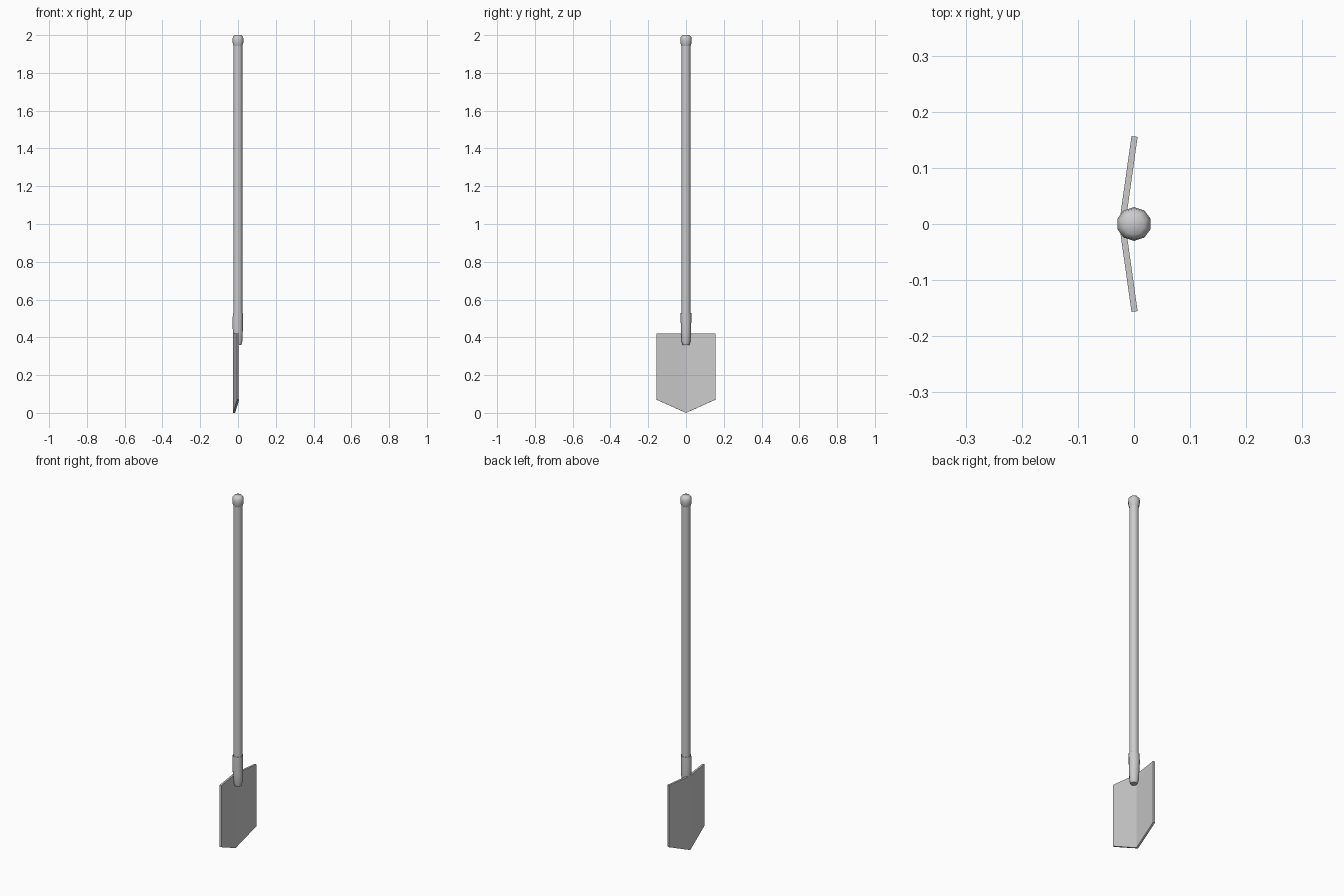
import bpy, bmesh
from math import cos, sin, tau

if "Cube" in bpy.data.objects:
    bpy.data.objects.remove(bpy.data.objects["Cube"])

SIDES = 10


def finish(name, bm):
    bmesh.ops.recalc_face_normals(bm, faces=bm.faces)
    mesh = bpy.data.meshes.new(name)
    bm.to_mesh(mesh)
    bm.free()
    obj = bpy.data.objects.new(name, mesh)
    bpy.context.collection.objects.link(obj)
    return obj


def tube(name, rings, smooth=True):
    """Capped tube through rings of (z, radius x, radius y, centre x)."""
    bm = bmesh.new()
    loops = []
    for z, rx, ry, cx in rings:
        loops.append([bm.verts.new((cx + rx * cos(tau * (i + 0.5) / SIDES),
                                    ry * sin(tau * (i + 0.5) / SIDES), z))
                      for i in range(SIDES)])
    for a, b in zip(loops, loops[1:]):
        for i in range(SIDES):
            j = (i + 1) % SIDES
            bm.faces.new((a[i], a[j], b[j], b[i]))
    bm.faces.new(loops[0])
    bm.faces.new(loops[-1])
    obj = finish(name, bm)
    bpy.ops.object.select_all(action='DESELECT')
    obj.select_set(True)
    bpy.context.view_layer.objects.active = obj
    if smooth:
        bpy.ops.object.shade_smooth_by_angle(angle=0.9)
    return obj


# Long wooden shaft
tube("shaft", [(0.40, 0.024, 0.024, 0), (1.955, 0.024, 0.024, 0)])

# Rounded knob at the top of the shaft
tube("end_knob", [(1.942, 0.024, 0.024, 0), (1.957, 0.029, 0.029, 0),
                  (1.975, 0.031, 0.030, 0), (1.99, 0.028, 0.028, 0),
                  (2.0, 0.019, 0.019, 0)])

# Socket that grips the shaft and tapers into the blade
tube("socket", [(0.36, 0.018, 0.018, 0.001), (0.378, 0.024, 0.023, 0.0),
                (0.43, 0.0275, 0.026, -0.001), (0.48, 0.029, 0.028, -0.002),
                (0.53, 0.028, 0.028, 0)])

# Pointed blade, folded along its centre line
bm = bmesh.new()
top, tip = (bm.verts.new((-0.021, 0, z)) for z in (0.42, 0.0))
for s in (-1, 1):
    outer = [bm.verts.new((0.001, s * 0.156, z)) for z in (0.07, 0.42)]
    bm.faces.new((tip, *outer, top) if s > 0 else (top, *outer[::-1], tip))
blade = finish("blade", bm)
solid = blade.modifiers.new("thickness", 'SOLIDIFY')
solid.thickness = 0.011
solid.offset = 0
solid.use_even_offset = True
